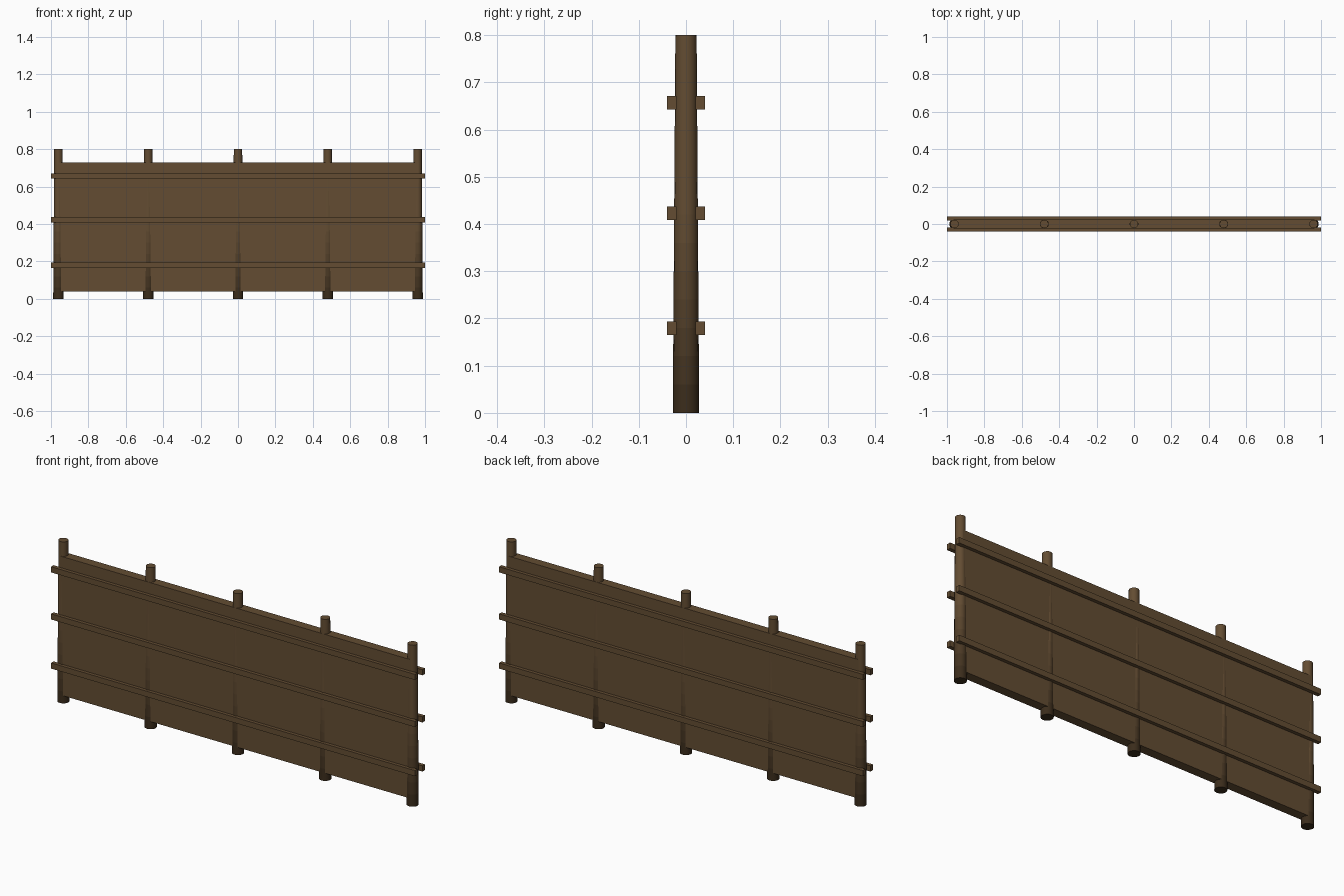
import bpy, bmesh, math

cube = bpy.data.objects.get("Cube")
if cube:
    bpy.data.objects.remove(cube)


def material(name, rgb):
    m = bpy.data.materials.new(name)
    m.use_nodes = True
    m.diffuse_color = (*rgb, 1)
    m.node_tree.nodes["Principled BSDF"].inputs["Base Color"].default_value = (*rgb, 1)
    return m


def finish(name, bm, mats):
    mesh = bpy.data.meshes.new(name)
    bm.to_mesh(mesh)
    bm.free()
    for m in mats:
        mesh.materials.append(m)
    obj = bpy.data.objects.new(name, mesh)
    bpy.context.collection.objects.link(obj)
    return obj


def box(name, size, centre, mat):
    bm = bmesh.new()
    bmesh.ops.create_cube(bm, size=1)
    bmesh.ops.scale(bm, vec=size, verts=bm.verts)
    bmesh.ops.translate(bm, vec=centre, verts=bm.verts)
    return finish(name, bm, [mat])


BASE = (0.125, 0.073, 0.032)
wood = material("brown wood", BASE)

# Posts darken in steps towards the damp ground end
HEIGHT, STEPS, FADE = 0.8, 7, 0.42
post_mats = [material(f"damp wood {i + 1}", [c * (0.3 + 0.7 * (i + 0.5) / STEPS) for c in BASE])
             for i in range(STEPS)] + [wood]


def post(name, x):
    bm = bmesh.new()
    bmesh.ops.create_cone(bm, cap_ends=True, segments=16, radius1=0.028, radius2=0.0225,
                          depth=HEIGHT)
    bmesh.ops.translate(bm, vec=(x, 0, HEIGHT / 2), verts=bm.verts)
    for i in range(1, STEPS + 1):
        bmesh.ops.bisect_plane(bm, geom=bm.verts[:] + bm.edges[:] + bm.faces[:],
                               plane_co=(0, 0, FADE * i / STEPS), plane_no=(0, 0, 1))
    for f in bm.faces:
        z = f.calc_center_median().z
        f.material_index = min(STEPS, int(z / FADE * STEPS))
    obj = finish(name, bm, post_mats)
    bpy.ops.object.select_all(action="DESELECT")
    obj.select_set(True)
    bpy.context.view_layer.objects.active = obj
    bpy.ops.object.shade_smooth_by_angle(angle=math.radians(40))


for i in range(5):
    post(f"post_{i + 1}", 0.48 * (i - 2))

# Solid board between the posts
box("panel", (1.93, 0.046, 0.69), (0, 0, 0.383), wood)

# Three rails on the front and three on the back
for level, z in (("lower", 0.179), ("middle", 0.423), ("upper", 0.657)):
    for side, y in (("front", -0.03), ("back", 0.03)):
        box(f"{level}_{side}_rail", (2.0, 0.02, 0.028), (0, y, z), wood)
